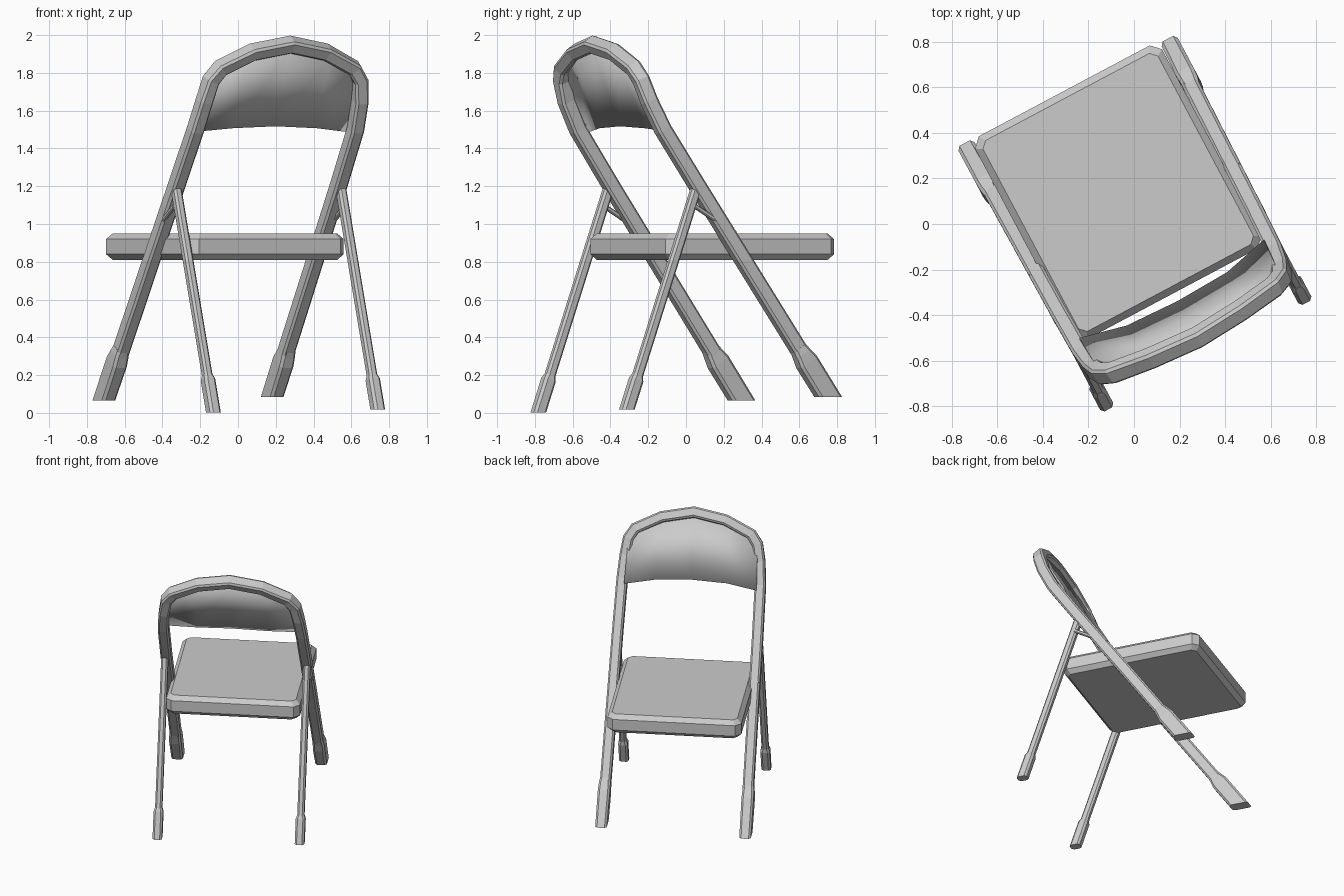
import bpy, bmesh, math
from mathutils import Vector

if "Cube" in bpy.data.objects:
    bpy.data.objects.remove(bpy.data.objects["Cube"])

TURN = math.radians(28)      # whole chair is turned about z
OFF = 0.012                  # frame sits slightly off the seat centre


def make_object(name, bm, off=0.0):
    bmesh.ops.recalc_face_normals(bm, faces=bm.faces)
    me = bpy.data.meshes.new(name)
    bm.to_mesh(me)
    bm.free()
    ob = bpy.data.objects.new(name, me)
    bpy.context.collection.objects.link(ob)
    ob.rotation_euler.z = TURN
    ob.location = (off * math.cos(TURN), off * math.sin(TURN), 0)
    return ob


def octagon(w, d, c):
    """Rectangle w x d with corners cut by c, centred."""
    a, b = w / 2, d / 2
    return [(a, -b + c), (a, b - c), (a - c, b), (-a + c, b),
            (-a, b - c), (-a, -b + c), (-a + c, -b), (a - c, -b)]


def skin(bm, rings):
    """Join rings of equal size and cap both ends."""
    vs = [[bm.verts.new(p) for p in r] for r in rings]
    n = len(vs[0])
    for r0, r1 in zip(vs, vs[1:]):
        for i in range(n):
            bm.faces.new((r0[i], r0[(i + 1) % n], r1[(i + 1) % n], r1[i]))
    bm.faces.new(vs[0])
    bm.faces.new(vs[-1])


def sweep(name, path, sizes, depth_axis, chamfer=0.012, sole=None):
    """Sweep a chamfered bar; sizes is one (w, d) or one per point."""
    pts = [Vector(p) for p in path]
    if isinstance(sizes, tuple):
        sizes = [sizes] * len(pts)
    rings = []
    for i, p in enumerate(pts):
        t0 = (p - pts[i - 1]).normalized() if i else (pts[1] - p).normalized()
        t1 = (pts[i + 1] - p).normalized() if i < len(pts) - 1 else t0
        t = (t0 + t1).normalized()
        n = Vector(depth_axis)
        n = (n - t * n.dot(t)).normalized()
        s = t.cross(n)
        mitre = 1 / max(0.5, t.dot(t0))
        w, d = sizes[i]
        ring = [p + s * a * mitre + n * b for a, b in octagon(w, d, chamfer)]
        if sole is not None and i == len(pts) - 1:   # flat cut on the floor
            ring = [q + t * ((sole - q.z) / t.z) for q in ring]
        rings.append(ring)
    bm = bmesh.new()
    skin(bm, rings)
    return make_object(name, bm, OFF)


# Seat pad with bevelled rim and cut corners
bm = bmesh.new()
rings = []
for z, inset in ((0.81, 0.03), (0.84, 0), (0.92, 0), (0.95, 0.03)):
    rings.append([(x + 0.004, y + 0.155, z) for x, y in
                  octagon(0.93 - 2 * inset, 1.01 - 2 * inset, 0.04 - inset * 0.4)])
skin(bm, rings)
make_object("seat", bm)


# Straight leg lines in the side plane
def front_line(z):
    return 0.43 - 0.695 * (z - 0.3)


def back_line(z):
    return -0.63 + 0.355 * z


# Main frame: front legs and backrest arch in one bent bar
half = [(-0.497, front_line(0.2), 0.2), (-0.486, front_line(1.2), 1.2),
        (-0.48, -0.4, 1.5), (-0.467, -0.475, 1.65), (-0.447, -0.512, 1.76),
        (-0.40, -0.532, 1.825), (-0.22, -0.555, 1.91), (0, -0.57, 1.95)]
arch = half + [(-x, y, z) for x, y, z in reversed(half[:-1])]
sweep("main_frame", arch, (0.074, 0.082), (0, 0.83, 0.56), 0.012)

for side, label in ((-1, "left"), (1, "right")):
    lift = 0.01 * side
    # Front foot sleeve
    zs = (0.345, 0.315, 0.27, 0.075 + lift)
    sweep("front_foot_" + label,
          [(side * (0.492 + 0.01 * (1 - z)), front_line(z), z) for z in zs],
          [(0.07, 0.08), (0.08, 0.092), (0.084, 0.114), (0.08, 0.114)],
          (0, 0.83, 0.56), 0.014, sole=0.075 + lift)
    # Back leg
    sweep("back_leg_" + label,
          [(side * 0.494, back_line(1.21), 1.21), (side * 0.494, back_line(0.1), 0.1)],
          (0.048, 0.054), (0, 0.94, -0.35))
    # Back foot sleeve
    zs = (0.20, 0.175, 0.01 + lift)
    sweep("back_foot_" + label,
          [(side * 0.494, back_line(z), z) for z in zs],
          [(0.05, 0.056), (0.065, 0.07), (0.065, 0.07)],
          (0, 0.94, -0.35), 0.014, sole=0.01 + lift * 0.7)
    # Folding brace between leg and frame
    sweep("brace_" + label,
          [(side * 0.512, -0.225, 1.095), (side * 0.512, 0.015, 0.952)],
          (0.024, 0.024), (0, 0.5, 0.86), 0.006)

# Curved backrest panel
low = [(-0.46, -0.335, 1.49), (-0.25, -0.385, 1.51), (0, -0.395, 1.52)]
high = [(-0.45, -0.495, 1.77), (-0.25, -0.545, 1.885), (0, -0.56, 1.93)]
bm = bmesh.new()
rows = []
for row in (low, high):
    full = row + [(-x, y, z) for x, y, z in reversed(row[:-1])]
    rows.append([bm.verts.new(p) for p in full])
for i in range(4):
    f = bm.faces.new((rows[0][i], rows[0][i + 1], rows[1][i + 1], rows[1][i]))
    f.smooth = True
panel = make_object("backrest_panel", bm, OFF)
mod = panel.modifiers.new("thickness", "SOLIDIFY")
mod.thickness = 0.014
mod.offset = 0
